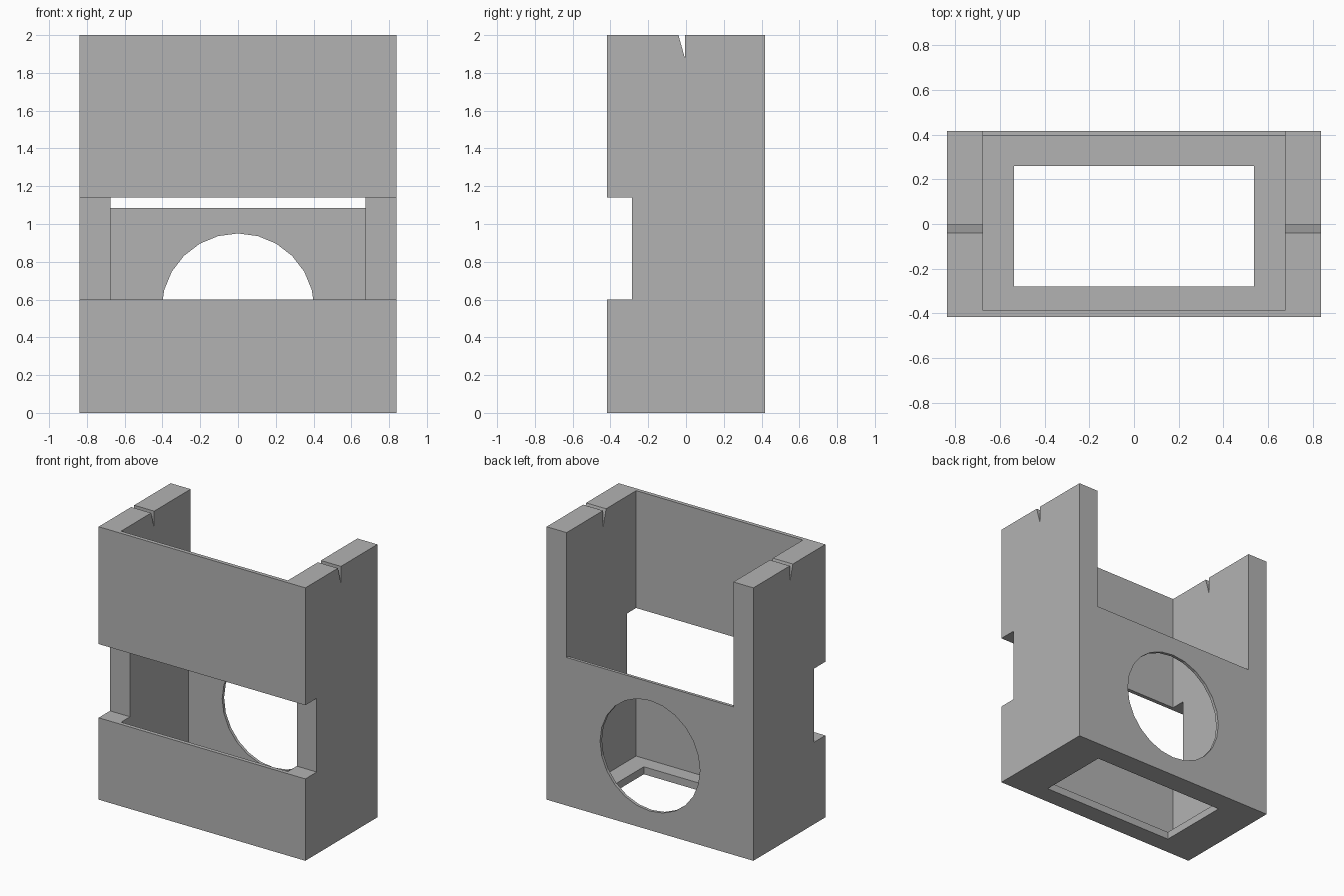
import bpy
import math

cube = bpy.data.objects.get("Cube")
if cube:
    bpy.data.objects.remove(cube, do_unlink=True)

W, D, H = 0.838, 0.417, 2.0        # half width, half depth, height
IN_X = 0.676                       # inner face of the thick sides
FRONT_IN, BACK_IN = -0.388, 0.395  # inner faces of the thin walls
FLOOR = 0.055

grey = bpy.data.materials.new("plain grey")
grey.use_nodes = True
grey.diffuse_color = (0.45, 0.45, 0.45, 1)
grey.node_tree.nodes["Principled BSDF"].inputs["Base Color"].default_value = (0.45, 0.45, 0.45, 1)


def solid(name, points, faces):
    mesh = bpy.data.meshes.new(name)
    mesh.from_pydata(points, [], faces)
    mesh.materials.append(grey)
    obj = bpy.data.objects.new(name, mesh)
    bpy.context.collection.objects.link(obj)
    return obj


def prism(name, profile, x0, x1):
    """Extrude a counter-clockwise (y, z) profile along x."""
    n = len(profile)
    points = [(x, y, z) for x in (x0, x1) for y, z in profile]
    faces = [list(range(n))[::-1], list(range(n, 2 * n))]
    faces += [[i, (i + 1) % n, n + (i + 1) % n, n + i] for i in range(n)]
    return solid(name, points, faces)


def box(name, x0, x1, y0, y1, z0, z1):
    return prism(name, [(y0, z0), (y1, z0), (y1, z1), (y0, z1)], x0, x1)


def cut(target, cutter):
    cutter.hide_render = True
    mod = target.modifiers.new("cut", "BOOLEAN")
    mod.operation = "DIFFERENCE"
    mod.solver = "EXACT"
    mod.object = cutter
    bpy.context.view_layer.objects.active = target
    bpy.ops.object.modifier_apply(modifier=mod.name)
    bpy.data.objects.remove(cutter, do_unlink=True)


# Solid block, hollowed from above down to the floor
housing = box("housing", -W, W, -D, D, 0, H)
cut(housing, box("cavity", -IN_X, IN_X, FRONT_IN, BACK_IN, FLOOR, H + 1))

# Rectangular opening in the floor
cut(housing, box("floor_opening", -0.538, 0.538, -0.28, 0.26, -0.5, 0.3))

# Back wall lowered between the sides
cut(housing, box("back_opening", -IN_X, IN_X, 0.3, 1, 1.085, H + 1))

# Slot across the front, biting into both sides
cut(housing, box("front_slot", -1, 1, -1, -0.285, 0.6, 1.14))

# Round hole in the back wall
bpy.ops.mesh.primitive_cylinder_add(vertices=24, radius=0.405, depth=0.3,
                                    location=(0, D, 0.545),
                                    rotation=(math.pi / 2, 0, 0))
cut(housing, bpy.context.object)

# Sloped notches in the tops of the sides
cut(housing, prism("notch", [(-0.005, 1.875), (-0.005, 2.125), (-0.075, 2.125)], -1, 1))
